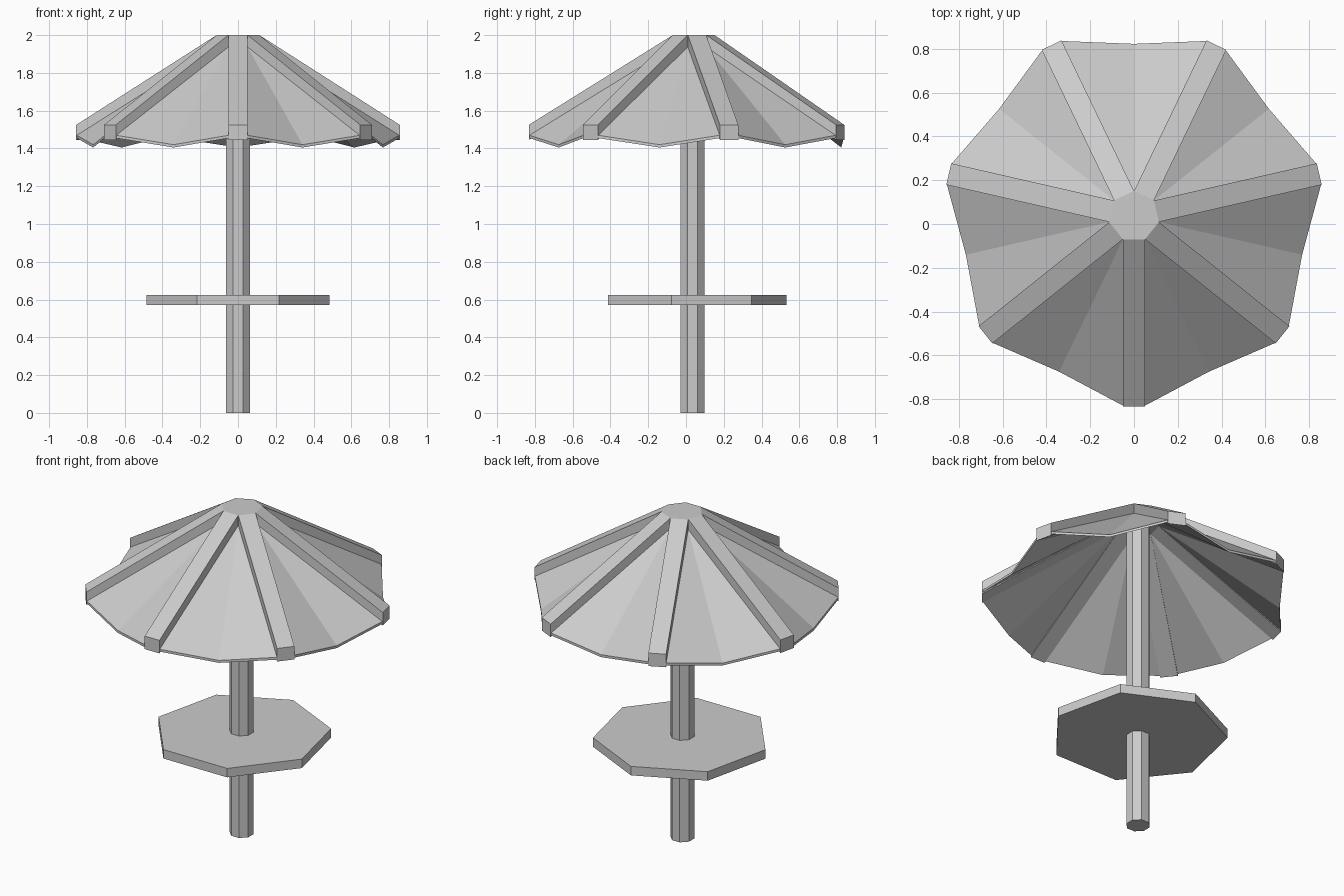
import bpy, bmesh, math
from math import sin, cos, pi

cube = bpy.data.objects.get("Cube")
if cube:
    bpy.data.objects.remove(cube, do_unlink=True)

SIDES = 7
CY = 0.035            # centre of the umbrella along y
STEP = 2 * pi / SIDES
HALF = 0.05           # half width of a rib
TIP, RIM = 0.105, 0.867

grey = bpy.data.materials.new("plain_grey")
grey.use_nodes = True
COLOUR = (0.6, 0.6, 0.6, 1)
grey.diffuse_color = COLOUR
grey.node_tree.nodes["Principled BSDF"].inputs["Base Color"].default_value = COLOUR


def make(name, verts, faces):
    mesh = bpy.data.meshes.new(name)
    mesh.from_pydata(verts, [], faces)
    bm = bmesh.new()
    bm.from_mesh(mesh)
    bmesh.ops.recalc_face_normals(bm, faces=bm.faces)
    bm.to_mesh(mesh)
    bm.free()
    mesh.materials.append(grey)
    obj = bpy.data.objects.new(name, mesh)
    bpy.context.collection.objects.link(obj)
    return obj


def polar(angle, radius, z, side=0.0):
    """Point at a radius along an angle, shifted sideways."""
    return (radius * cos(angle) - side * sin(angle),
            CY + radius * sin(angle) + side * cos(angle), z)


def solid(name, lower, upper):
    """Close two matching rings into a solid."""
    n = len(lower)
    faces = [tuple(range(n)), tuple(range(n, 2 * n))]
    faces += [(i, (i + 1) % n, n + (i + 1) % n, n + i) for i in range(n)]
    return make(name, lower + upper, faces)


def prism(name, sides, radius, z0, z1):
    start = -pi / 2 + pi / sides
    rings = [[polar(start + i * 2 * pi / sides, radius, z) for i in range(sides)]
             for z in (z0, z1)]
    return solid(name, *rings)


# Pole, table top and the hub closing the roof
prism("pole", 8, 0.068, 0, 1.95)
prism("table_top", SIDES, 0.498, 0.57, 0.625)
prism("roof_hub", SIDES, TIP / cos(pi / SIDES), 1.92, 2.0)

for k in range(SIDES):
    a = -pi / 2 + k * STEP
    # Sloping rib with a vertical outer end
    profile = [(TIP, 1.92), (TIP, 2.0), (RIM, 1.525), (RIM, 1.445)]
    solid(f"rib_{k + 1}", *[[polar(a, r, z, s) for r, z in profile]
                            for s in (-HALF, HALF)])
    # Canopy panel sagging to a fold midway between two ribs
    mid, nxt = a + STEP / 2, a + STEP
    rings = []
    for drop in (0.015, 0):
        rings.append([polar(mid, 0.112, 1.94 - drop),
                      polar(a, RIM - 0.002, 1.47 - drop, HALF - 0.002),
                      polar(mid, 0.787, 1.42 - drop),
                      polar(nxt, RIM - 0.002, 1.47 - drop, 0.002 - HALF)])
    low, high = rings
    faces = [(0, 1, 2), (0, 2, 3), (4, 5, 6), (4, 6, 7)]
    faces += [(i, (i + 1) % 4, 4 + (i + 1) % 4, 4 + i) for i in range(4)]
    make(f"canopy_panel_{k + 1}", low + high, faces)
